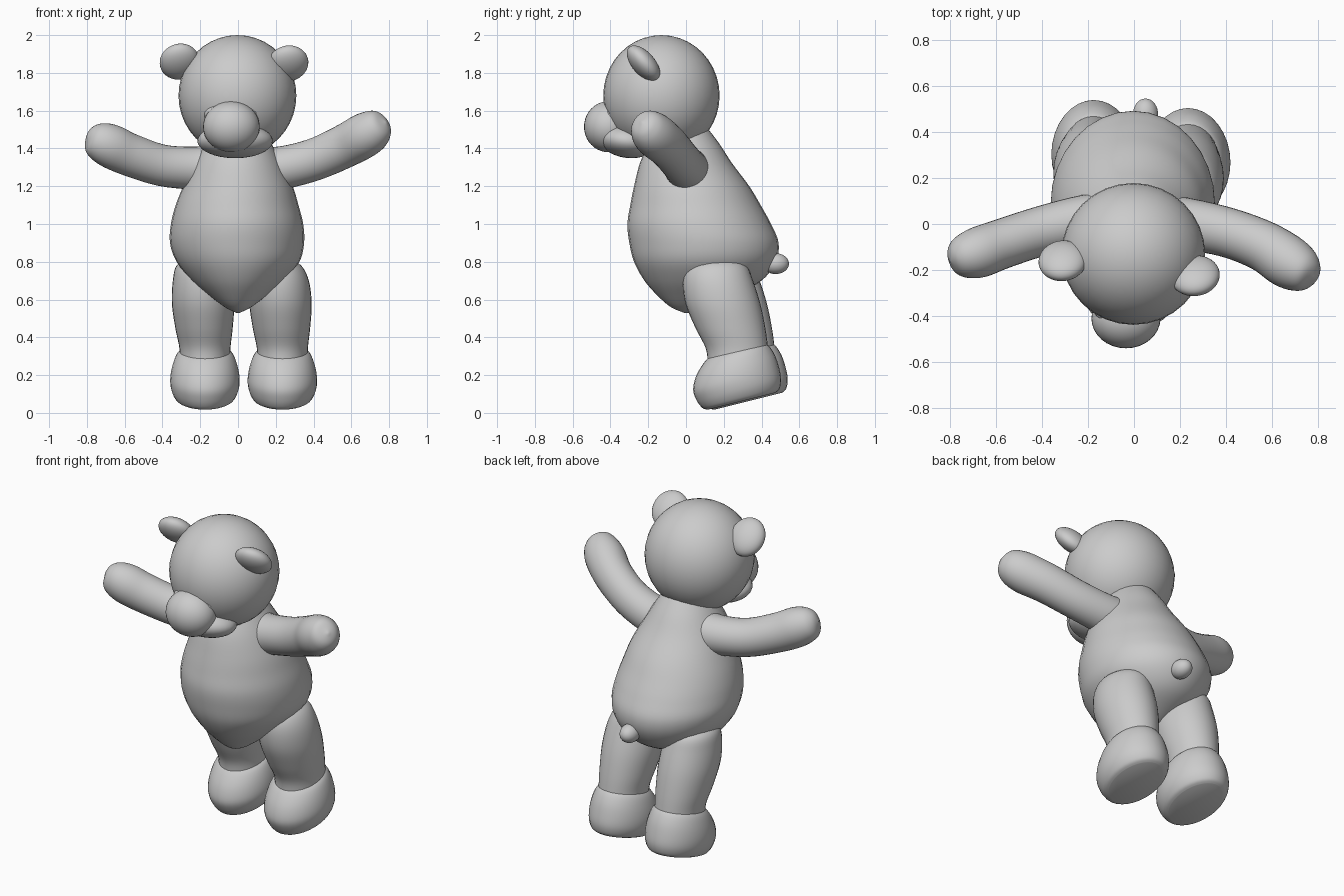
import bpy, bmesh, math
from mathutils import Vector, Matrix

if "Cube" in bpy.data.objects:
    bpy.data.objects.remove(bpy.data.objects["Cube"])

fur = bpy.data.materials.new("grey_fur")
fur.diffuse_color = (0.6, 0.6, 0.6, 1)
fur.use_nodes = True
fur.node_tree.nodes["Principled BSDF"].inputs["Base Color"].default_value = fur.diffuse_color


def finish(name, bm):
    bmesh.ops.recalc_face_normals(bm, faces=bm.faces)
    me = bpy.data.meshes.new(name)
    bm.to_mesh(me)
    bm.free()
    me.materials.append(fur)
    for p in me.polygons:
        p.use_smooth = True
    ob = bpy.data.objects.new(name, me)
    bpy.context.collection.objects.link(ob)
    return ob


def ball(name, centre, radii, tilt=0, turn=0):
    """Ellipsoid, tilted about x then turned about z (degrees)."""
    bm = bmesh.new()
    m = (Matrix.Translation(centre) @ Matrix.Rotation(math.radians(turn), 4, 'Z')
         @ Matrix.Rotation(math.radians(tilt), 4, 'X') @ Matrix.Diagonal((*radii, 1)))
    bmesh.ops.create_uvsphere(bm, u_segments=32, v_segments=20, radius=1, matrix=m)
    return finish(name, bm)


def spline(rows, steps=5):
    """Catmull-Rom interpolation of section rows."""
    out = []
    for i in range(len(rows) - 1):
        a, b, c, d = (rows[min(max(k, 0), len(rows) - 1)] for k in (i - 1, i, i + 1, i + 2))
        for s in range(steps):
            t = s / steps
            out.append([0.5 * (2 * q + (r - p) * t + (2 * p - 5 * q + 4 * r - w) * t * t
                               + (3 * q - p - 3 * r + w) * t ** 3)
                        for p, q, r, w in zip(a, b, c, d)])
    return out + [list(rows[-1])]


def loft(name, rows, follow=False, matrix=Matrix()):
    """Elliptical rings through rows of (x, y, z, rx, ry); follow turns rings along the path."""
    rows = spline(rows)
    pts = [Vector(r[:3]) for r in rows]
    bm, rings, n = bmesh.new(), [], 32
    for i, r in enumerate(rows):
        rot = Matrix.Identity(3)
        if follow:
            tangent = pts[min(i + 1, len(pts) - 1)] - pts[max(i - 1, 0)]
            rot = tangent.to_track_quat('Z', 'Y').to_matrix()
        rings.append([bm.verts.new(matrix @ (pts[i] + rot @ Vector((
            max(r[3], .004) * math.cos(math.tau * k / n),
            max(r[4], .004) * math.sin(math.tau * k / n), 0)))) for k in range(n)])
    for a, b in zip(rings, rings[1:]):
        for k in range(n):
            bm.faces.new((a[k], a[(k + 1) % n], b[(k + 1) % n], b[k]))
    bm.faces.new(rings[0][::-1])
    bm.faces.new(rings[-1])
    return finish(name, bm)


# Pear-shaped body leaning forward
loft("body", [(0, .01, .53, .01, .02), (0, .02, .56, .07, .10), (0, .05, .62, .15, .20),
              (0, .09, .70, .245, .31), (0, .10, .80, .325, .375), (-.005, .095, .90, .355, .395),
              (-.005, .07, 1.0, .35, .38), (-.005, .05, 1.1, .325, .345),
              (0, .03, 1.2, .29, .305), (0, .0, 1.32, .235, .245),
              (0, -.01, 1.42, .18, .19), (0, -.02, 1.5, .13, .14)])

# Head, muzzle, jaw and brow
ball("head", (-.003, -.13, 1.68), (.312, .308, .32))
ball("muzzle", (-.035, -.41, 1.515), (.15, .13, .135))
ball("jaw", (-.015, -.31, 1.44), (.20, .15, .09), tilt=-8)
ball("muzzle_bridge", (-.03, -.355, 1.58), (.15, .10, .075))

# Ears: flattened discs leaning forward
ball("left_ear", (-.31, -.16, 1.86), (.105, .06, .115), tilt=41, turn=8)
ball("right_ear", (.265, -.225, 1.85), (.108, .06, .115), tilt=41, turn=8)

# Arms swept forward and raised, with rounded ends
loft("right_arm", [(.10, .0, 1.29, .13, .13), (.22, .0, 1.295, .115, .115),
                   (.40, -.035, 1.34, .108, .112), (.56, -.095, 1.41, .11, .115),
                   (.67, -.165, 1.47, .115, .118), (.735, -.205, 1.51, .095, .10),
                   (.77, -.225, 1.53, .06, .065), (.785, -.235, 1.54, .004, .004)], follow=True)
loft("left_arm", [(-.10, .01, 1.295, .13, .13), (-.22, .01, 1.295, .115, .115),
                  (-.40, -.03, 1.31, .108, .11), (-.57, -.085, 1.365, .108, .113),
                  (-.68, -.125, 1.415, .11, .115), (-.75, -.145, 1.445, .09, .095),
                  (-.785, -.155, 1.46, .055, .06), (-.80, -.16, 1.465, .004, .004)], follow=True)

# Legs and flat-soled feet, tipped up at the heel
for side, x, y in (("right", .235, 0), ("left", -.175, .035)):
    loft(side + "_leg", [(x - .03, y + .17, .82, .06, .09), (x - .025, y + .165, .78, .125, .155),
                         (x - .015, y + .17, .70, .155, .185), (x - .01, y + .195, .58, .165, .198),
                         (x - .005, y + .235, .45, .152, .185), (x, y + .27, .34, .135, .165),
                         (x, y + .28, .25, .135, .165)])
    tip = Matrix.Translation((x, y + .295, .062)) @ Matrix.Rotation(math.radians(14), 4, 'X')
    loft(side + "_foot", [(0, 0, 0, .13, .185), (0, 0, .015, .155, .21), (0, 0, .06, .177, .23),
                          (0, 0, .12, .184, .235), (0, .015, .19, .172, .215),
                          (0, .035, .25, .145, .175), (0, .045, .28, .10, .13)], matrix=tip)

# Stubby tail
ball("tail", (.05, .475, .79), (.055, .07, .055))
